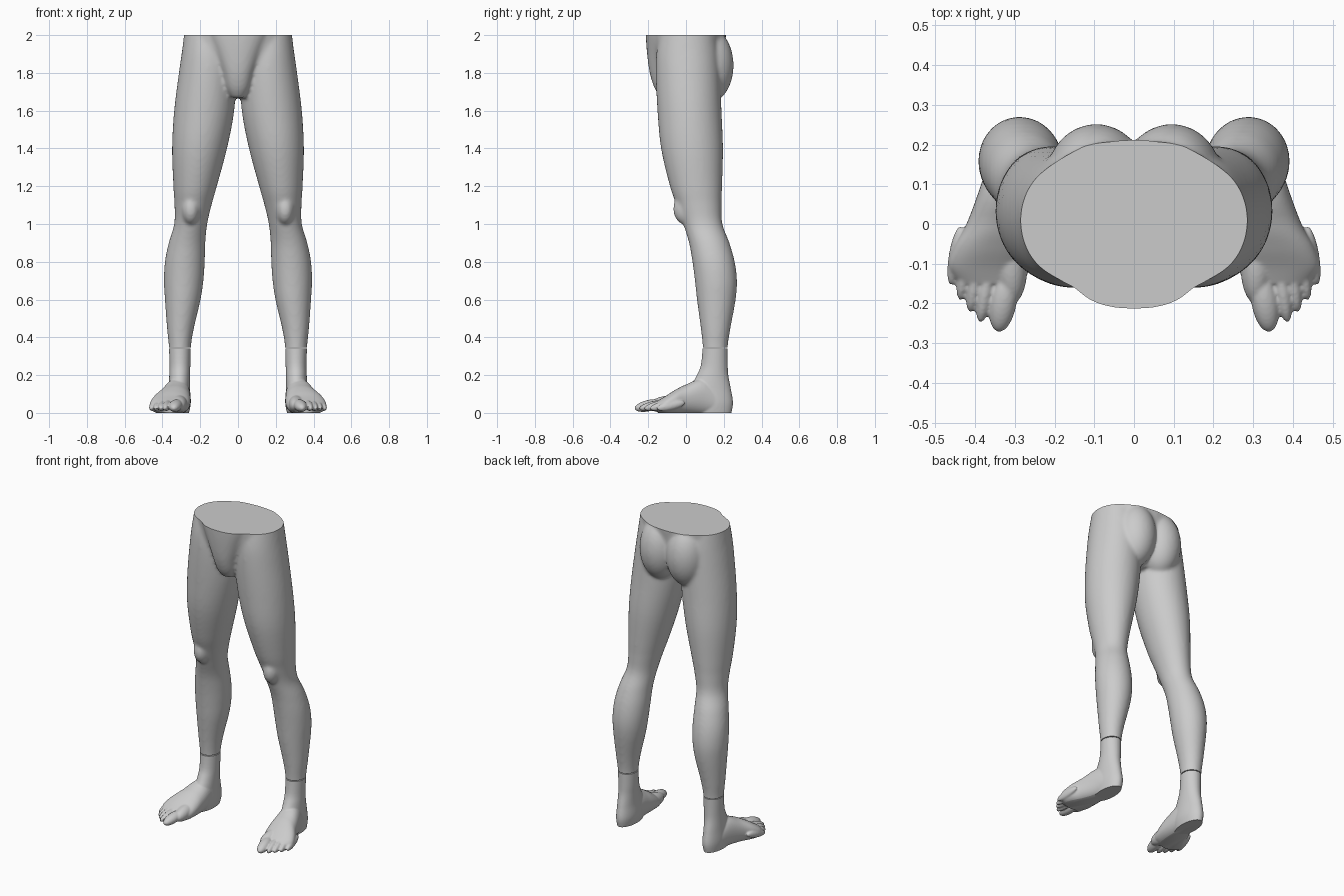
import bpy
import bmesh
import math
from mathutils import Matrix, Vector

cube = bpy.data.objects.get("Cube")
if cube:
    bpy.data.objects.remove(cube, do_unlink=True)

skin = bpy.data.materials.new("plain grey")
skin.use_nodes = True
GREY = (0.6, 0.6, 0.6, 1)
skin.diffuse_color = GREY
skin.node_tree.nodes["Principled BSDF"].inputs["Base Color"].default_value = GREY


def refine(rows, steps=5):
    """Smooth a list of sections with a Catmull-Rom spline."""
    rows = [Vector(r) for r in rows]
    out = []
    for i in range(len(rows) - 1):
        a, b, c, d = (rows[max(0, min(len(rows) - 1, i + k))] for k in (-1, 0, 1, 2))
        for s in range(steps):
            t = s / steps
            out.append(b + (c - a) * t / 2 + (a * 2 - b * 5 + c * 4 - d) * t * t / 2
                       + (b * 3 - a - c * 3 + d) * t ** 3 / 2)
    return out + [rows[-1]]


def loft(bm, rows, side=1, along="z", power=1.0, n=40):
    """Rows hold position, x range and the range of the third axis."""
    rings = []
    for pos, x0, x1, v0, v1 in refine(rows):
        ring = []
        for k in range(n):
            c, s = math.cos(math.tau * k / n), math.sin(math.tau * k / n)
            x = (x0 + x1) / 2 + (x1 - x0) / 2 * math.copysign(abs(c) ** power, c)
            v = (v0 + v1) / 2 + (v1 - v0) / 2 * math.copysign(abs(s) ** power, s)
            ring.append(bm.verts.new((side * x, v, pos) if along == "z" else (side * x, pos, v)))
        rings.append(ring)
    for a, b in zip(rings, rings[1:]):
        for k in range(n):
            bm.faces.new((a[k], a[k - 1], b[k - 1], b[k]))
    bm.faces.new(rings[0])
    bm.faces.new(rings[-1])


def blob(bm, centre, radii, side=1):
    x, y, z = centre
    m = Matrix.Translation((side * x, y, z)) @ Matrix.Diagonal((*radii, 1))
    bmesh.ops.create_uvsphere(bm, u_segments=32, v_segments=20, radius=1, matrix=m)


def toe(bm, base, tip, width, height, side):
    """A long ellipsoid that reaches from base to tip."""
    a, b = (Vector((side * p[0], p[1], p[2])) for p in (base, tip))
    turn = (b - a).to_track_quat("Y", "Z").to_matrix().to_4x4()
    size = Matrix.Diagonal((width, (b - a).length / 2, height, 1))
    bmesh.ops.create_uvsphere(bm, u_segments=24, v_segments=16, radius=1,
                              matrix=Matrix.Translation((a + b) / 2) @ turn @ size)


def finish(bm, name, voxel, smoothing, low, high):
    """Fuse the volumes, smooth them and trim flat ends."""
    bmesh.ops.recalc_face_normals(bm, faces=bm.faces)
    mesh = bpy.data.meshes.new(name)
    bm.to_mesh(mesh)
    bm.free()
    obj = bpy.data.objects.new(name, mesh)
    bpy.context.collection.objects.link(obj)
    fuse = obj.modifiers.new("fuse", "REMESH")
    fuse.mode = "VOXEL"
    fuse.voxel_size = voxel
    soft = obj.modifiers.new("soften", "SMOOTH")
    soft.factor = 0.5
    soft.iterations = smoothing
    bpy.ops.object.select_all(action="DESELECT")
    bpy.context.view_layer.objects.active = obj
    obj.select_set(True)
    for mod in ("fuse", "soften"):
        bpy.ops.object.modifier_apply(modifier=mod)
    bm = bmesh.new()
    bm.from_mesh(obj.data)
    for z, normal in ((low, (0, 0, -1)), (high, (0, 0, 1))):
        cut = bmesh.ops.bisect_plane(bm, geom=bm.verts[:] + bm.edges[:] + bm.faces[:],
                                     plane_co=(0, 0, z), plane_no=normal, clear_outer=True)
        rim = [e for e in cut["geom_cut"] if isinstance(e, bmesh.types.BMEdge)]
        bmesh.ops.holes_fill(bm, edges=rim, sides=0)
    bmesh.ops.recalc_face_normals(bm, faces=bm.faces)
    bm.to_mesh(obj.data)
    bm.free()
    obj.data.materials.clear()
    obj.data.materials.append(skin)
    bpy.ops.object.shade_smooth_by_angle(angle=math.radians(40))


# Sections: height, inner and outer x, front and back y
LEG = [
    (0.3, 0.25, 0.365, 0.09, 0.22), (0.36, 0.248, 0.367, 0.088, 0.222),
    (0.45, 0.233, 0.376, 0.078, 0.236), (0.6, 0.198, 0.387, 0.058, 0.263),
    (0.7, 0.183, 0.392, 0.047, 0.27), (0.8, 0.176, 0.387, 0.034, 0.258),
    (0.9, 0.173, 0.367, 0.016, 0.23), (1.0, 0.163, 0.338, -0.015, 0.193),
    (1.1, 0.14, 0.336, -0.05, 0.188), (1.2, 0.112, 0.342, -0.085, 0.191),
    (1.4, 0.058, 0.349, -0.132, 0.196), (1.6, 0.02, 0.338, -0.151, 0.188),
    (1.8, 0.01, 0.313, -0.16, 0.18), (1.92, 0.02, 0.296, -0.155, 0.17),
    (2.05, 0.03, 0.28, -0.13, 0.15),
]
PELVIS = [
    (1.67, -0.04, 0.04, -0.08, 0.1), (1.72, -0.13, 0.13, -0.12, 0.15),
    (1.8, -0.24, 0.24, -0.15, 0.185), (1.9, -0.29, 0.29, -0.175, 0.2),
    (2.0, -0.286, 0.286, -0.19, 0.212), (2.05, -0.28, 0.28, -0.19, 0.212),
]
GROIN = [
    (1.67, -0.045, 0.045, -0.135, 0.02), (1.72, -0.07, 0.07, -0.167, 0.02),
    (1.8, -0.09, 0.09, -0.192, 0.02), (1.9, -0.125, 0.125, -0.206, 0.02),
    (2.0, -0.165, 0.165, -0.213, 0.02), (2.05, -0.17, 0.17, -0.213, 0.02),
]

# Legs and hips
body = bmesh.new()
loft(body, PELVIS)
loft(body, GROIN, power=0.85)
for side in (1, -1):
    loft(body, LEG, side)
    blob(body, (0.095, 0.12, 1.84), (0.125, 0.132, 0.2), side)
    blob(body, (0.25, 0.0, 1.08), (0.05, 0.068, 0.085), side)
finish(body, "legs_and_hips", 0.01, 8, 0.345, 2.0)

ANKLE = [
    (-0.02, 0.265, 0.36, 0.03, 0.235), (0.05, 0.25, 0.37, 0.0, 0.249),
    (0.13, 0.254, 0.367, 0.02, 0.237), (0.2, 0.254, 0.364, 0.058, 0.224),
    (0.26, 0.252, 0.363, 0.08, 0.221), (0.38, 0.249, 0.366, 0.09, 0.221),
]
# Sections: y, inner and outer x, bottom and top z
INSTEP = [
    (0.2, 0.27, 0.355, -0.01, 0.1), (0.1, 0.254, 0.385, -0.012, 0.18),
    (0.0, 0.25, 0.422, -0.012, 0.15), (-0.06, 0.252, 0.455, -0.012, 0.12),
    (-0.11, 0.262, 0.467, -0.01, 0.088), (-0.15, 0.28, 0.44, 0.0, 0.065),
]
# Toes: tip x, tip y, half width
TOES = [(0.342, -0.272, 0.034), (0.387, -0.248, 0.02), (0.413, -0.222, 0.019),
        (0.438, -0.192, 0.018), (0.461, -0.155, 0.018)]

# Feet
for side, name in ((1, "left_foot"), (-1, "right_foot")):
    foot = bmesh.new()
    loft(foot, ANKLE, side)
    loft(foot, INSTEP, side, along="y", power=0.9)
    toe(foot, (0.315, 0.02, 0.06), (0.305, -0.2, 0.035), 0.042, 0.045, side)
    for i, (x, y, width) in enumerate(TOES):
        base = (x - 0.025, y + 0.15, 0.055)
        toe(foot, base, (x, y, 0.022), width, 0.03 if i == 0 else 0.024, side)
    finish(foot, name, 0.005, 4, 0.0, 0.34)
